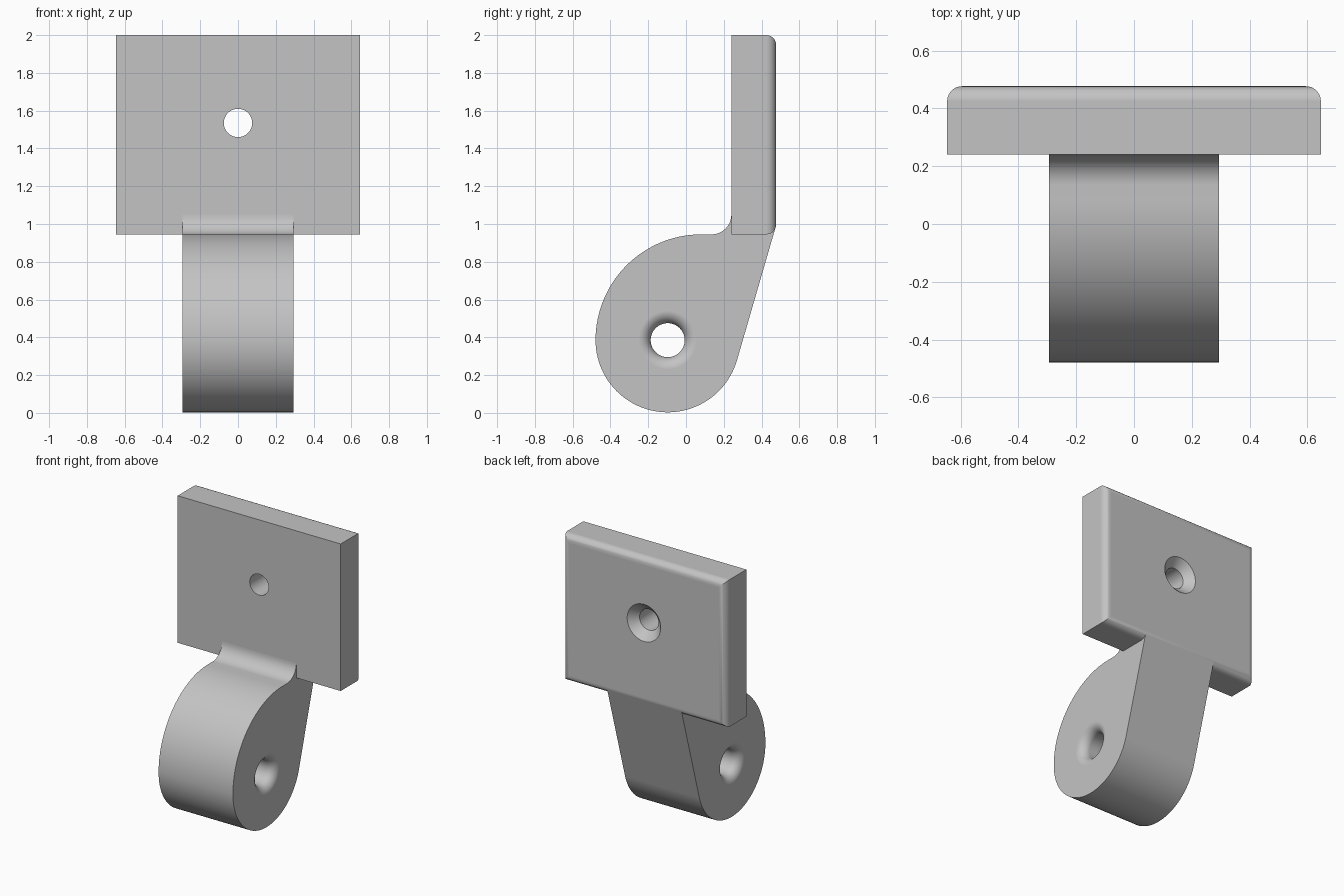
import bpy, bmesh
from math import sin, cos, pi, radians
from mathutils import Matrix

default = bpy.data.objects.get("Cube")
if default:
    bpy.data.objects.remove(default, do_unlink=True)

PIVOT_Y, PIVOT_Z, LUG_R = -0.097, 0.385, 0.382
LUG_HALF, FRONT, BACK = 0.295, 0.24, 0.477
HOLE_Z = 1.535

grey = bpy.data.materials.new("plain grey")
grey.use_nodes = True
colour = (0.55, 0.55, 0.55, 1)
grey.diffuse_color = colour
grey.node_tree.nodes["Principled BSDF"].inputs["Base Color"].default_value = colour


def make_object(name, bm):
    bmesh.ops.recalc_face_normals(bm, faces=bm.faces)
    mesh = bpy.data.meshes.new(name)
    bm.to_mesh(mesh)
    bm.free()
    mesh.materials.append(grey)
    obj = bpy.data.objects.new(name, mesh)
    bpy.context.collection.objects.link(obj)
    return obj


def arc(cy, cz, r, start, end, steps):
    angles = [radians(start + (end - start) * i / steps) for i in range(steps + 1)]
    return [(cy + r * cos(a), cz + r * sin(a)) for a in angles]


def turned(name, profile, matrix, sides=64):
    """Solid of revolution about local z from (radius, height) pairs."""
    bm = bmesh.new()
    rings = [[bm.verts.new((r * cos(2 * pi * i / sides), r * sin(2 * pi * i / sides), h))
              for i in range(sides)] for r, h in profile]
    for low, high in zip(rings, rings[1:]):
        for i in range(sides):
            j = (i + 1) % sides
            bm.faces.new((low[i], low[j], high[j], high[i]))
    bm.faces.new(rings[0])
    bm.faces.new(rings[-1])
    bm.transform(matrix)
    obj = make_object(name, bm)
    obj.hide_render = True
    return obj


def cut(obj, cutter):
    mod = obj.modifiers.new("hole", "BOOLEAN")
    mod.operation, mod.solver, mod.object = "DIFFERENCE", "EXACT", cutter
    bpy.ops.object.select_all(action="DESELECT")
    bpy.context.view_layer.objects.active = obj
    obj.select_set(True)
    bpy.ops.object.modifier_apply(modifier=mod.name)
    bpy.data.objects.remove(cutter, do_unlink=True)
    bpy.ops.object.shade_smooth_by_angle(angle=radians(25))
    obj.modifiers.new("clean shading", "WEIGHTED_NORMAL").keep_sharp = True


# Mounting plate, with the rim of its back face rounded
bm = bmesh.new()
bmesh.ops.create_cube(bm, size=1)
bm.transform(Matrix.Translation((0, (FRONT + BACK) / 2, 1.4725))
             @ Matrix.Diagonal((1.294, BACK - FRONT, 1.055, 1)))
rim = [e for e in bm.edges if all(v.co.y > BACK - 0.01 for v in e.verts)]
bmesh.ops.bevel(bm, geom=rim, offset=0.052, segments=8, profile=0.5, affect="EDGES")
plate = make_object("mounting_plate", bm)

# Countersunk screw hole, wide at the back
screw = turned("screw_hole_cutter", [(0.075, FRONT - 0.1), (0.075, BACK - 0.058),
                                     (0.133, BACK), (0.133, BACK + 0.1)],
               Matrix.Translation((0, 0, HOLE_Z)) @ Matrix.Rotation(-pi / 2, 4, "X"))
cut(plate, screw)

# Pivot lug: round eye, broad shoulder, fillet into the plate, straight back
outline = arc(PIVOT_Y, PIVOT_Z, LUG_R, -16.4, -180, 48)
outline += arc(PIVOT_Y - LUG_R + 0.56, PIVOT_Z, 0.56, 180, 90, 32)[1:]
outline += arc(FRONT - 0.105, 1.05, 0.105, -90, 0, 12)
outline += [(FRONT + 0.1, 1.05), (BACK - 0.002, 0.985)]
bm = bmesh.new()
side = bm.faces.new([bm.verts.new((-LUG_HALF, y, z)) for y, z in outline])
sweep = bmesh.ops.extrude_face_region(bm, geom=[side])
bmesh.ops.translate(bm, vec=(2 * LUG_HALF, 0, 0),
                    verts=[v for v in sweep["geom"] if isinstance(v, bmesh.types.BMVert)])
lug = make_object("pivot_lug", bm)

# Pin hole with softly flared mouths on both sides
flare = 0.065
mouth = [(0.09 + flare * (1 - cos(a)), LUG_HALF - flare + flare * sin(a))
         for a in [pi / 2 * i / 10 for i in range(11)]]
mouth.append((mouth[-1][0], LUG_HALF + 0.1))
profile = [(r, -h) for r, h in reversed(mouth)] + mouth
pin = turned("pin_hole_cutter", profile,
             Matrix.Translation((0, PIVOT_Y, PIVOT_Z)) @ Matrix.Rotation(pi / 2, 4, "Y"))
cut(lug, pin)
